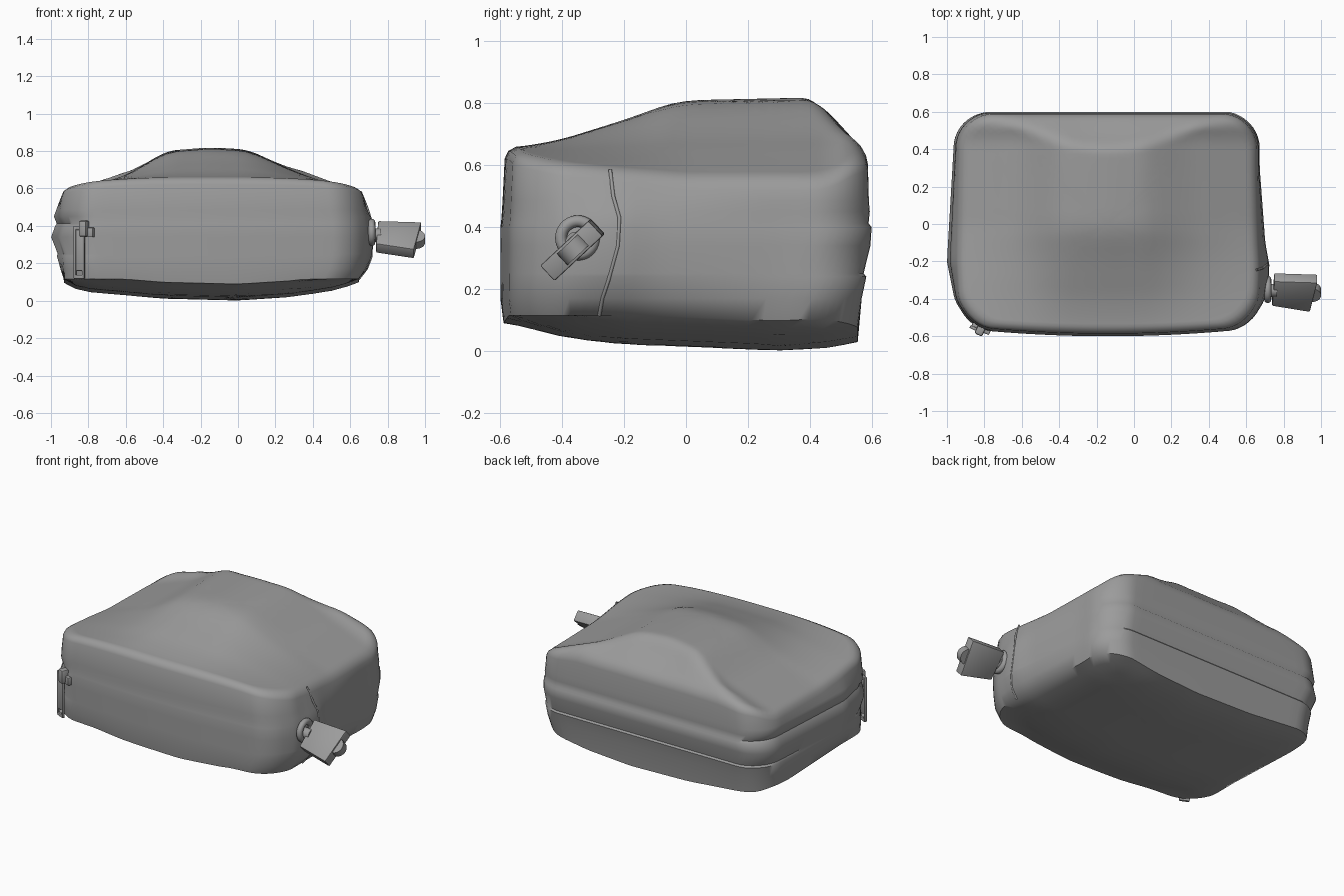
import bpy, bmesh, math
from mathutils import Vector, Matrix

if "Cube" in bpy.data.objects:
    bpy.data.objects.remove(bpy.data.objects["Cube"])

CX = -0.14
dark = bpy.data.materials.new("dark_grey")
dark.diffuse_color = (.33, .33, .33, 1)
dark.use_nodes = True
dark.node_tree.nodes["Principled BSDF"].inputs["Base Color"].default_value = dark.diffuse_color


def lerp_table(table, v):
    if v <= table[0][0]:
        return table[0][1]
    for (a, fa), (b, fb) in zip(table, table[1:]):
        if v <= b:
            return fa + (fb - fa) * (v - a) / (b - a)
    return table[-1][1]


HUMP_X = [(-.95, 0), (-.8, .12), (-.6, .36), (-.38, .92), (-.15, 1), (.05, .95), (.3, .46), (.5, .18), (.66, 0)]
HUMP_Y = [(-.56, 0), (-.4, .19), (-.2, .56), (-.02, .94), (.4, 1)]
BASE_Y = [(-.56, .655), (-.3, .63), (0, .595), (.45, .59), (.57, .625)]
KEEL_X = [(-.93, .1), (-.85, .05), (-.4, .01), (0, 0), (.3, .02), (.55, .06), (.64, .1)]
KEEL_Y = [(-.58, .09), (-.38, .04), (-.2, .02), (.3, 0), (.48, .01), (.55, .03)]


def soft(table, v, w=.05):
    return sum(lerp_table(table, v + w * d) for d in (-1, -.5, 0, .5, 1)) / 5


def top_raw(x, y):
    d = abs(x - CX)
    ridge = .41 + .13 * min(1, d / .48) ** 2
    fy = soft(HUMP_Y, y) if y < ridge else max(0, 1 - (y - ridge) / (.59 - ridge))
    base = lerp_table(BASE_Y, y) - .04 * min(1, d / .8) ** 4
    return base + .23 * soft(HUMP_X, x) * fy


def top_z(x, y):
    return sum(top_raw(x, y + d) for d in (-.03, -.015, 0, .015, .03)) / 5


def bottom_z(x, y):
    return min(.115, soft(KEEL_X, x, .03) + soft(KEEL_Y, y, .03))


def outline(l, r, f, b, bulge, rad=.19):
    """Rounded rectangle with slightly bowed edges."""
    pts = []
    corners = [(r - rad, f + rad, -90), (r - rad, b - rad, 0), (l + rad, b - rad, 90), (l + rad, f + rad, 180)]
    for i, (x, y, a0) in enumerate(corners):
        arc = [Vector((x + rad * math.cos(math.radians(a0 + 9 * k)),
                       y + rad * math.sin(math.radians(a0 + 9 * k)))) for k in range(11)]
        x2, y2, a2 = corners[(i + 1) % 4]
        nxt = Vector((x2 + rad * math.cos(math.radians(a2)), y2 + rad * math.sin(math.radians(a2))))
        pts += arc + [arc[-1].lerp(nxt, k / 20) for k in range(1, 20)]
    out = []
    for p in pts:
        x, y = p
        if x > .3:
            x -= bulge * lerp_table([(-.5, .03), (-.3, .0), (-.21, 0), (-.1, .02), (.3, .05)], y) * min(1, (x - .3) / .3)
        if x < -.6:
            x += bulge * lerp_table([(-.5, .05), (-.2, 0), (.4, .035)], y) * min(1, (-.6 - x) / .3)
        if y < -.2:
            y += .05 * min(1, abs(x - CX) / .85) ** 2 * min(1, (-.2 - y) / .3)
        out.append((x, y))
    return out


def finish(bm, name, angle=40):
    bmesh.ops.recalc_face_normals(bm, faces=bm.faces)
    me = bpy.data.meshes.new(name)
    bm.to_mesh(me)
    bm.free()
    me.materials.append(dark)
    ob = bpy.data.objects.new(name, me)
    bpy.context.collection.objects.link(ob)
    bpy.ops.object.select_all(action='DESELECT')
    ob.select_set(True)
    bpy.context.view_layer.objects.active = ob
    bpy.ops.object.shade_smooth_by_angle(angle=math.radians(angle))
    return ob


# Pouch body: bottom dish, seamed wall, humped top
rings = []
low = outline(-.93, .645, -.59, .555, 0)
for s in (.1, .25, .4, .55, .7, .82, .92, 1):
    pts = [(CX + (x - CX) * s, y * s) for x, y in low]
    rings.append([(x, y, bottom_z(x, y)) for x, y in pts])
for z, l, r, f, b, k in [(.17, -.95, .69, -.6, .568, .5), (.24, -.97, .714, -.6, .583, .9),
                         (.25, -.965, .716, -.6, .574, .95), (.34, -1, .722, -.6, .596, 1),
                         (.40, -.978, .718, -.6, .6, 1), (.412, -.97, .716, -.598, .59, 1),
                         (.45, -.985, .708, -.595, .594, .85), (.485, -.972, .692, -.593, .591, .6)]:
    rings.append([(x, y, z) for x, y in outline(l, r, f, b, k)])
for drop, l, r, f, b in [(.035, -.95, .673, -.586, .588), (.012, -.94, .66, -.575, .582), (0, -.915, .635, -.55, .565)]:
    rings.append([(x, y, top_z(x, y) - drop) for x, y in outline(l, r, f, b, .3)])
high = outline(-.915, .635, -.55, .565, .3)
for s in (.97, .94, .91, .88, .85, .82, .79, .76, .73, .7, .66, .62, .56, .48, .4, .32, .24, .16, .08):
    pts = [(CX + (x - CX) * s, y * s) for x, y in high]
    rings.append([(x, y, top_z(x, y)) for x, y in pts])
bm = bmesh.new()
loops = [[bm.verts.new(p) for p in ring] for ring in rings]
n = len(loops[0])
for a, b in zip(loops, loops[1:]):
    for i in range(n):
        bm.faces.new((a[i], a[(i + 1) % n], b[(i + 1) % n], b[i]))
for loop, z in ((loops[0], bottom_z(CX, 0)), (loops[-1], top_z(CX, 0))):
    c = bm.verts.new((CX, 0, z))
    for i in range(n):
        bm.faces.new((loop[i], loop[(i + 1) % n], c))
finish(bm, "pouch_body", 52)

# Vertical seam at the edge of the front panel
cu = bpy.data.curves.new("side_seam", 'CURVE')
cu.dimensions = '3D'
cu.bevel_depth = .006
cu.bevel_resolution = 2
cu.materials.append(dark)
sp = cu.splines.new('POLY')
path = [(.655, -.245, .585), (.69, -.235, .5), (.712, -.215, .43), (.719, -.22, .34), (.712, -.25, .23),
        (.688, -.27, .17), (.645, -.28, .115)]
sp.points.add(len(path) - 1)
for p, c in zip(sp.points, path):
    p.co = (*c, 1)
bpy.context.collection.objects.link(bpy.data.objects.new("side_seam", cu))


def box(name, loc, size, rot=Matrix.Identity(4), bevel=.005):
    bm = bmesh.new()
    bmesh.ops.create_cube(bm, size=1, matrix=Matrix.Translation(loc) @ rot @ Matrix.Diagonal((*size, 1)))
    bmesh.ops.bevel(bm, geom=bm.edges[:], offset=bevel, segments=2, affect='EDGES', profile=.5)
    return finish(bm, name, 35)


def cylinder(name, loc, axis, radius, depth):
    rot = Vector((0, 0, 1)).rotation_difference(Vector(axis)).to_matrix().to_4x4()
    bm = bmesh.new()
    bmesh.ops.create_cone(bm, cap_ends=True, segments=28, radius1=radius, radius2=radius, depth=depth,
                          matrix=Matrix.Translation(loc) @ rot)
    return finish(bm, name)


# Zip slider and pull on the front left corner
turn = Matrix.Rotation(math.radians(-25), 4, 'Z')
o = Vector((-.832, -.542, 0))


def at(x, y, z):
    return o + turn @ Vector((x, y, z))


box("slider_base", at(.02, -.01, .365), (.105, .028, .05), turn)
box("slider_bridge", at(.02, -.022, .385), (.045, .05, .085), turn, .01)
for x in (-.031, .017):
    box("pull_side", at(x, -.024, .26), (.014, .016, .28), turn, .003)
box("pull_plate", at(-.007, -.024, .27), (.05, .01, .22), turn, .003)
for z in (.127, .39):
    box("pull_end", at(-.007, -.024, z), (.06, .016, .02), turn, .003)

# Side tag: ring, neck, tapered block and end roller
bpy.ops.mesh.primitive_torus_add(major_radius=.054, minor_radius=.019, major_segments=36, minor_segments=12,
                                 location=(.715, -.35, .365), rotation=(0, math.pi / 2, 0))
ring = bpy.context.object
ring.name = "tag_ring"
ring.data.materials.append(dark)
bpy.ops.object.shade_smooth()
cylinder("tag_neck", (.72, -.355, .35), (1, 0, 0), .035, .09)
v, w = Vector((0, .73, .68)), Vector((0, .68, -.73))
mid = Vector((0, -.365, .328))
bm = bmesh.new()
sides = [[bm.verts.new(mid + Vector((x, 0, 0)) + v * k + w * t)
          for x, k in ((.738, -.07), (.94, -.115), (.98, .1), (.75, .11))] for t in (-.034, .034)]
bm.faces.new(sides[0])
bm.faces.new(sides[1])
for i in range(4):
    j = (i + 1) % 4
    bm.faces.new((sides[0][i], sides[0][j], sides[1][j], sides[1][i]))
bmesh.ops.bevel(bm, geom=bm.edges[:], offset=.006, segments=2, affect='EDGES', profile=.5)
finish(bm, "tag_block", 35)
cylinder("tag_roller", mid + Vector((.952, 0, 0)), w, .048, .05)
